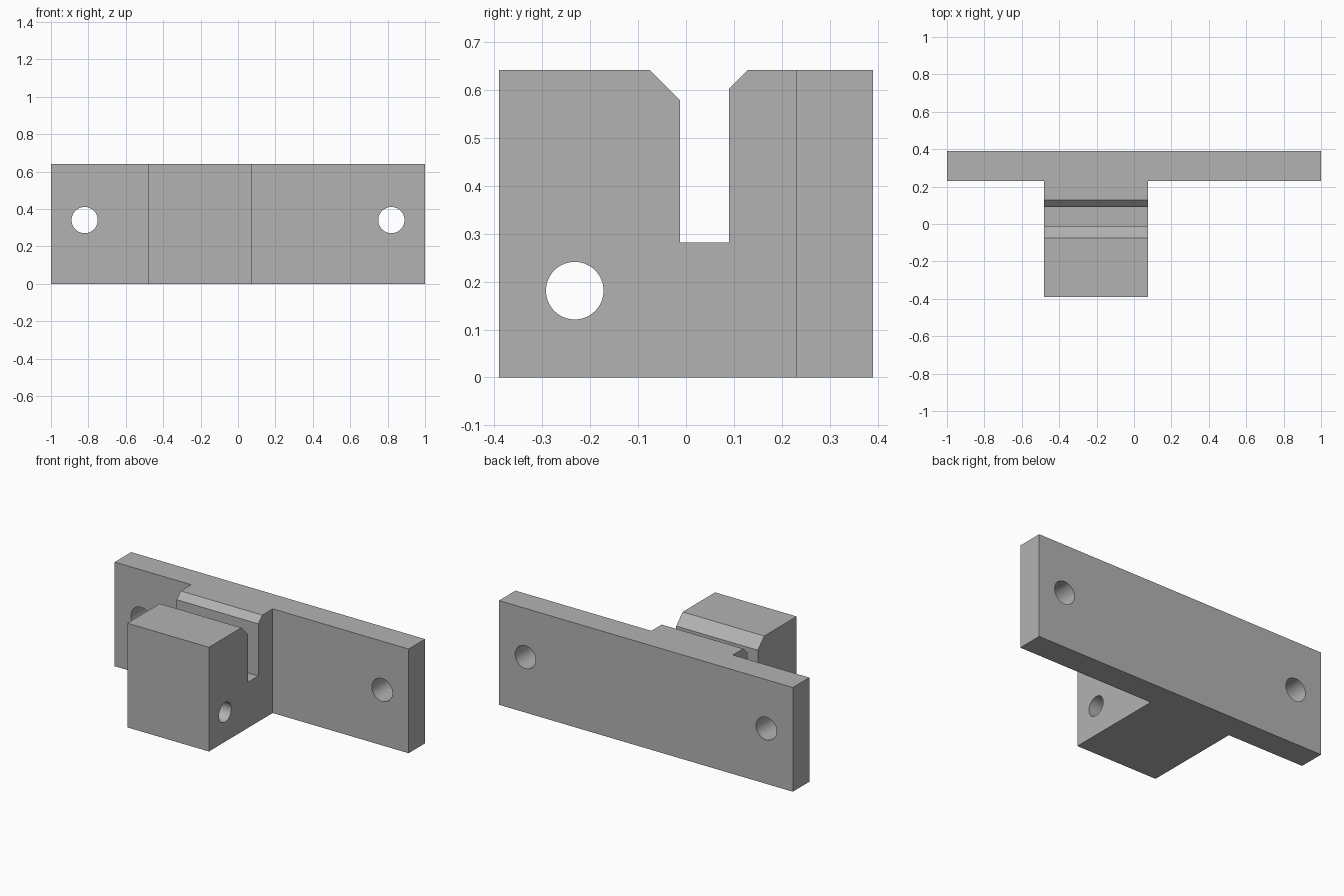
import bpy, bmesh
from math import pi, radians
from mathutils import Matrix, Vector

cube = bpy.data.objects.get("Cube")
if cube:
    bpy.data.objects.remove(cube, do_unlink=True)

HEIGHT = 0.641
DEPTH = 0.39            # half depth
PLATE_Y = 0.23          # front face of the mounting plate
BLOCK_X = (-0.48, 0.075)

grey = bpy.data.materials.new("plain grey")
grey.use_nodes = True
colour = (0.45, 0.45, 0.45, 1)
grey.diffuse_color = colour
grey.node_tree.nodes["Principled BSDF"].inputs["Base Color"].default_value = colour


def finish(name, bm):
    bmesh.ops.recalc_face_normals(bm, faces=bm.faces)
    mesh = bpy.data.meshes.new(name)
    bm.to_mesh(mesh)
    bm.free()
    mesh.materials.append(grey)
    obj = bpy.data.objects.new(name, mesh)
    bpy.context.collection.objects.link(obj)
    return obj


def extrude(name, points, along):
    bm = bmesh.new()
    face = bm.faces.new([bm.verts.new(p) for p in points])
    result = bmesh.ops.extrude_face_region(bm, geom=[face])
    verts = [v for v in result["geom"] if isinstance(v, bmesh.types.BMVert)]
    bmesh.ops.translate(bm, verts=verts, vec=Vector(along))
    return finish(name, bm)


def drill(name, centre, radius, length, axis):
    bm = bmesh.new()
    turn = Matrix.Rotation(pi / 2, 4, "Y" if axis == "X" else "X")
    bmesh.ops.create_cone(bm, cap_ends=True, segments=64, radius1=radius,
                          radius2=radius, depth=length,
                          matrix=Matrix.Translation(centre) @ turn)
    return finish(name, bm)


# Bracket: T-shaped footprint of plate and offset block
x0, x1 = BLOCK_X
footprint = [(-1, DEPTH), (-1, PLATE_Y), (x0, PLATE_Y), (x0, -DEPTH),
             (x1, -DEPTH), (x1, PLATE_Y), (1, PLATE_Y), (1, DEPTH)]
bracket = extrude("bracket", [(x, y, 0) for x, y in footprint], (0, 0, HEIGHT))

# Slot with flared lead-in across the block
slot = [(-0.012, 0.281), (0.09, 0.281), (0.09, 0.602), (0.188, 0.70),
        (-0.134, 0.70), (-0.012, 0.578)]
cutters = [extrude("slot_cutter", [(x0 - 0.1, y, z) for y, z in slot],
                   (x1 - x0 + 0.2, 0, 0))]

# Cross hole through the block, two screw holes through the plate
cutters.append(drill("cross_hole_cutter", ((x0 + x1) / 2, -0.232, 0.181), 0.06, 0.8, "X"))
for side in (-1, 1):
    cutters.append(drill("screw_hole_cutter", (side * 0.82, 0.31, 0.341), 0.07, 0.4, "Y"))

# Apply the cuts and drop the cutters
for cutter in cutters:
    cutter.hide_render = True
    cut = bracket.modifiers.new(cutter.name, "BOOLEAN")
    cut.operation = "DIFFERENCE"
    cut.solver = "EXACT"
    cut.object = cutter
bpy.context.view_layer.update()
shape = bracket.evaluated_get(bpy.context.evaluated_depsgraph_get())
mesh = bpy.data.meshes.new_from_object(shape)
bracket.modifiers.clear()
bracket.data = mesh
mesh.materials.clear()
mesh.materials.append(grey)
for poly in mesh.polygons:
    poly.material_index = 0
for cutter in cutters:
    bpy.data.objects.remove(cutter, do_unlink=True)

# Smooth hole walls, sharp edges
bpy.ops.object.select_all(action="DESELECT")
bracket.select_set(True)
bpy.context.view_layer.objects.active = bracket
bpy.ops.object.shade_smooth_by_angle(angle=radians(30))
